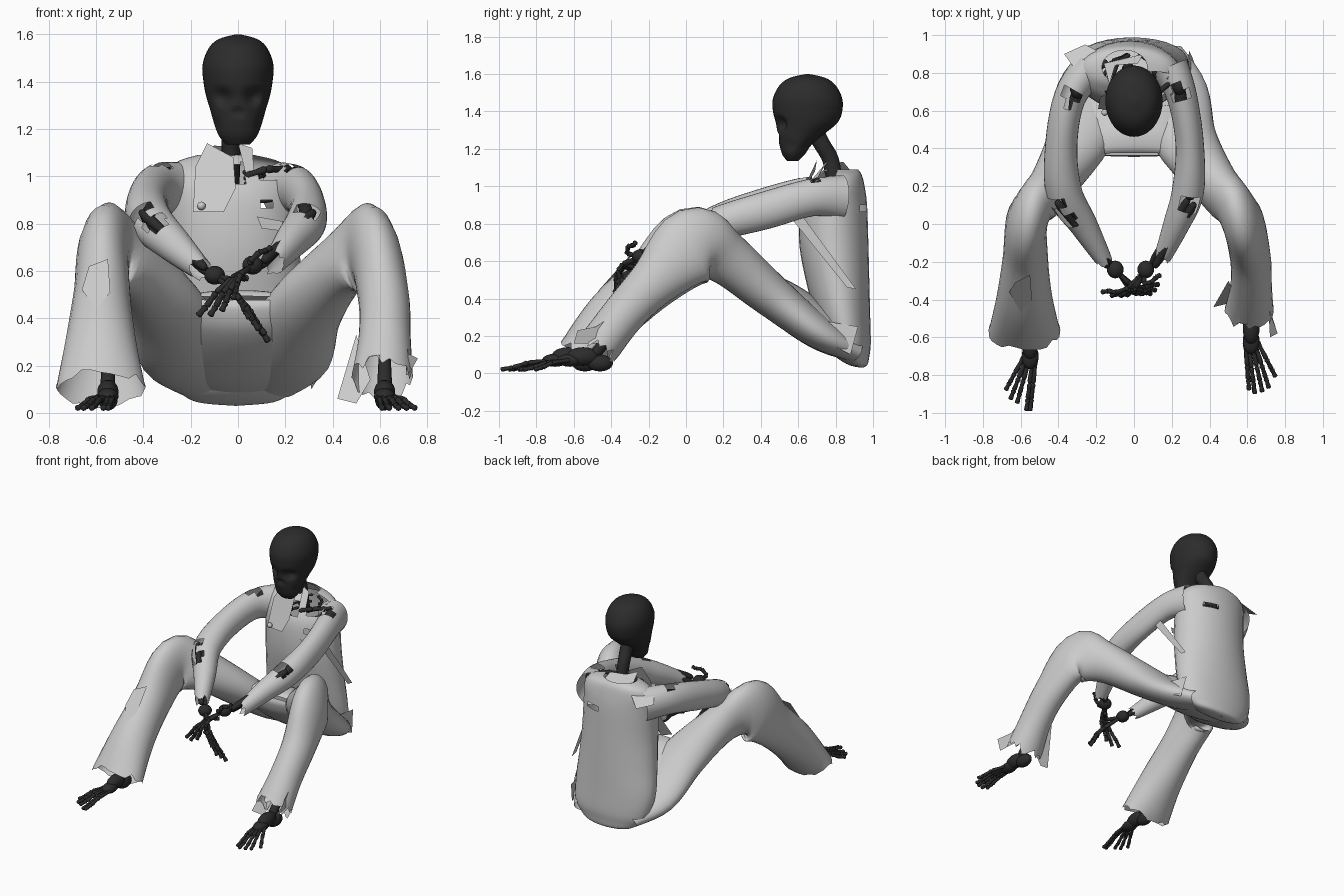
import bpy, bmesh, math, random
from mathutils import Vector as V

random.seed(4)
dark = bpy.data.materials.new("dark_bone")
dark.diffuse_color = (0.025, 0.025, 0.025, 1)


def finish(name, bm, mat=None, smooth=True):
    bmesh.ops.recalc_face_normals(bm, faces=bm.faces)
    me = bpy.data.meshes.new(name)
    bm.to_mesh(me)
    bm.free()
    for p in me.polygons:
        p.use_smooth = smooth
    ob = bpy.data.objects.new(name, me)
    bpy.context.collection.objects.link(ob)
    if mat:
        me.materials.append(mat)
    return ob


def spline(rows, steps):
    """Catmull-Rom through rows of numbers."""
    out = []
    for i in range(len(rows) - 1):
        a, b, c, d = (rows[max(i - 1, 0)], rows[i], rows[i + 1], rows[min(i + 2, len(rows) - 1)])
        for s in range(steps):
            t = s / steps
            out.append([0.5 * (2 * q + (r - p) * t + (2 * p - 5 * q + 4 * r - u) * t * t
                               + (3 * q - p - 3 * r + u) * t ** 3) for p, q, r, u in zip(a, b, c, d)])
    return out + [list(rows[-1])]


def loft_into(bm, rows, n=20, steps=4, cap=False, ragged=0, flat=False):
    """Rows are x, y, z, half width, half depth of each cross-section."""
    rows = spline(rows, steps)
    pts = [V(r[:3]) for r in rows]
    axis = (pts[-1] - pts[0]).normalized()
    hint = V((0, 1, 0)) if abs(axis.x) > 0.8 else V((1, 0, 0))
    rings = []
    for i, r in enumerate(rows):
        t = (pts[min(i + 1, len(pts) - 1)] - pts[max(i - 1, 0)]).normalized()
        if flat:
            t = V((0, 0, 1))
        side = (hint - t * hint.dot(t)).normalized()
        up = side.cross(t)
        ring = []
        for k in range(n):
            w = 2 * math.pi * k / n
            p = pts[i] + side * r[3] * math.cos(w) + up * r[4] * math.sin(w)
            if ragged and i == len(rows) - 1:
                p += t * random.uniform(-ragged, ragged)
                p.z = max(p.z, 0.02)
            ring.append(bm.verts.new(p))
        rings.append(ring)
    for a, b in zip(rings, rings[1:]):
        for k in range(n):
            bm.faces.new((a[k], a[(k + 1) % n], b[(k + 1) % n], b[k]))
    if cap:
        bm.faces.new(rings[0])
        bm.faces.new(rings[-1])


def cloth(name, rows, holes=(), ragged=0.0, n=28, flat=False):
    bm = bmesh.new()
    loft_into(bm, rows, n, 5, False, ragged, flat)
    gone = [f for f in bm.faces if any((f.calc_center_median() - V(c)).length < r for c, r in holes)]
    bmesh.ops.delete(bm, geom=gone, context='FACES')
    return finish(name, bm)


def bones(name, chains):
    """Each chain is (points, radius); every segment gets slightly wider ends."""
    bm = bmesh.new()
    for pts, r in chains:
        for a, b in zip(pts, pts[1:]):
            a, b = V(a), V(b)
            loft_into(bm, [(*a.lerp(b, t), r * k, r * k) for t, k in
                           ((0, .6), (.1, 1.1), (.4, .8), (.9, 1.05), (1, .5))], 8, 2, True)
    return finish(name, bm, dark)


def blob(name, c, s):
    bm = bmesh.new()
    bmesh.ops.create_uvsphere(bm, u_segments=14, v_segments=9, radius=1)
    for v in bm.verts:
        v.co = V(c) + V((v.co.x * s[0], v.co.y * s[1], v.co.z * s[2]))
    return finish(name, bm, dark)


def sheet(name, pts):
    bm = bmesh.new()
    bm.faces.new([bm.verts.new(p) for p in pts])
    return finish(name, bm, smooth=False)


# skull, with eye sockets, nose cavity and cheek hollows pressed in
bm = bmesh.new()
loft_into(bm, [(0, .57, 1.135, .05, .03), (0, .575, 1.17, .08, .06), (0, .585, 1.22, .1, .085),
               (0, .615, 1.28, .117, .125), (0, .645, 1.34, .135, .165), (0, .65, 1.4, .146, .185),
               (0, .65, 1.47, .15, .185), (0, .65, 1.54, .125, .15), (0, .65, 1.58, .082, .095),
               (0, .65, 1.6, .01, .01)], 40, 5, True, 0, True)
for v in bm.verts:
    for c, r, d in (((-.065, .50, 1.335), .055, .028), ((.065, .50, 1.335), .055, .028), ((0, .49, 1.27), .03, .015),
                    ((-.09, .56, 1.22), .05, .015), ((.09, .56, 1.22), .05, .015)):
        q = (v.co - V(c)).length / r
        if q < 1:
            v.co.y += d * (1 - q * q) ** 2 * 1.3
finish("skull", bm, dark)

# neck and upper rib cage
bm = bmesh.new()
loft_into(bm, [(-.01, .69, 1.29, .04, .05), (-.02, .73, 1.22, .042, .045), (-.03, .77, 1.15, .04, .045),
               (-.03, .79, 1.06, .04, .045), (-.03, .82, .95, .035, .035)], 14, 4, True)
finish("neck_spine", bm, dark)
rib_chains = []
for s in (-1, 1):
    rib_chains.append(([(s * .03, .67, 1.0), (s * .12, .69, 1.03), (s * .22, .77, 1.03)], .016))
    rib_chains.append(([(s * .14, .86, 1.02), (s * .22, .8, 1.03)], .02))
    for i in range(3):
        w, z = .11 + .025 * i, 1.02 - .05 * i
        arc = [(s * w * math.sin(a), .78 + .12 * math.cos(a), z - .03 * a / 3) for a in (.2, .8, 1.5, 2.2, 2.9)]
        rib_chains.append((arc, .01))
bones("ribs_and_collarbones", rib_chains)

# jacket and hips
cloth("jacket_body", [(-.01, .94, .03, .005, .005), (-.01, .92, .045, .16, .05), (-.01, .89, .09, .24, .09),
                      (-.01, .87, .16, .29, .118), (-.02, .84, .3, .31, .145), (-.02, .81, .5, .295, .17),
                      (-.02, .79, .7, .28, .185), (-.025, .79, .9, .275, .178), (-.03, .805, 1.0, .27, .15),
                      (-.04, .825, 1.06, .22, .115), (-.05, .83, 1.09, .12, .09)],
      holes=[((.1, .96, .88), .04), ((.12, .72, 1.06), .09), ((.11, .64, .88), .03), ((.0, .65, 1.03), .06)], flat=True)
sheet("collar_left", [(-.18, .67, 1.04), (-.13, .7, 1.14), (-.02, .69, 1.08), (-.01, .61, .95), (-.06, .595, .85), (-.19, .61, .85)])
sheet("collar_right", [(.0, .76, 1.14), (.06, .74, 1.12), (.07, .68, 1.0), (.03, .66, 1.02)])
sheet("collar_back", [(-.16, .85, 1.07), (-.13, .74, 1.12), (-.1, .84, 1.13), (.02, .85, 1.12), (.05, .9, 1.06)])
sheet("shoulder_flap", [(-.37, .9, 1.0), (-.27, .76, 1.05), (-.2, .92, 1.03), (-.26, .95, .96)])
sheet("pocket_flap", [(.08, .61, .83), (.19, .63, .81), (.18, .63, .77), (.1, .61, .78)])
sheet("side_strap", [(.285, .55, .94), (.285, .49, .92), (.29, .86, .46), (.29, .91, .45)])
sheet("hip_flap", [(.3, .74, .28), (.36, .72, .18), (.31, .88, .1), (.29, .92, .25)])
bm = bmesh.new()
bmesh.ops.create_uvsphere(bm, u_segments=12, v_segments=8, radius=.018)
bmesh.ops.translate(bm, verts=bm.verts, vec=(-.155, .59, .875))
finish("button", bm)

# trousers: wide seat stretched between two thighs that thin towards the hips
cloth("trouser_seat", [(-.01, .95, .13, .14, .06), (0, .87, .16, .24, .09), (0, .73, .235, .31, .115),
                       (0, .57, .345, .31, .12), (0, .45, .43, .29, .1), (0, .385, .475, .26, .05),
                       (0, .37, .485, .24, .01)])
cloth("trouser_leg_left", [(-.14, .9, .12, .12, .06), (-.22, .7, .225, .19, .09), (-.29, .45, .42, .17, .115),
                           (-.44, .2, .625, .12, .145), (-.56, .04, .68, .11, .21), (-.575, -.18, .5, .12, .16),
                           (-.58, -.4, .3, .15, .145), (-.58, -.57, .1, .19, .12)], ragged=.025)
cloth("trouser_leg_right", [(.14, .9, .12, .12, .06), (.21, .7, .225, .18, .09), (.27, .45, .42, .17, .115),
                            (.44, .2, .625, .12, .145), (.565, .04, .68, .11, .205), (.615, -.17, .49, .108, .135),
                            (.62, -.33, .32, .11, .115), (.61, -.46, .15, .13, .115)], ragged=.04)
sheet("knee_patch", [(-.66, -.36, .52), (-.63, -.31, .62), (-.55, -.27, .65), (-.54, -.4, .51), (-.6, -.47, .44)])
sheet("cuff_tatter_outer", [(.71, -.36, .33), (.72, -.48, .25), (.76, -.58, .23), (.72, -.6, .16), (.71, -.42, .16)])
sheet("cuff_tatter_inner", [(.5, -.3, .33), (.42, -.44, .06), (.5, -.42, .04), (.56, -.42, .14)])

# sleeves with worn openings
cloth("sleeve_left", [(-.23, .83, .94, .1, .12), (-.34, .67, .95, .085, .105), (-.385, .42, .89, .085, .1),
                      (-.37, .17, .81, .095, .09), (-.27, 0, .71, .075, .075), (-.16, -.19, .61, .045, .05)],
      holes=[((-.42, .1, .86), .06), ((-.35, .02, .81), .055), ((-.33, .68, 1.05), .055)], ragged=.02)
cloth("sleeve_right", [(.19, .83, .94, .1, .12), (.255, .67, .94, .08, .1), (.295, .42, .87, .075, .1),
                       (.285, .17, .8, .085, .09), (.225, 0, .725, .07, .075), (.15, -.18, .63, .045, .05)],
      holes=[((.29, .1, .86), .055), ((.24, .68, 1.04), .055)], ragged=.02)

# arm bones
for side, sh, el, wr in (("left", (-.3, .72, .99), (-.39, .14, .82), (-.13, -.22, .6)),
                         ("right", (.24, .74, .99), (.3, .13, .82), (.1, -.22, .63))):
    o = V((.02 if sh[0] > 0 else -.02, -.02, .03))
    bones("arm_bones_" + side, [((sh, el), .03), ((V(el) + o, V(wr) + o * .4), .022), ((V(el) - o * .5, V(wr) - o * .4), .02)])
    blob("shoulder_joint_" + side, sh, (.04, .06, .05))


# hands: wrist mass plus jointed fingers
def hand(side, wrist, palm, tips):
    w, p = V(wrist), V(palm)
    blob("wrist_" + side, w.lerp(p, .3), (.045, .048, .04))
    chains = []
    for i, t in enumerate(tips):
        t = V(t)
        k = p.lerp(t, .25) + V((0, -.03, .015))
        chains.append(([w.lerp(p, .3), k, k.lerp(t, .45) + V((0, -.015, .012)), k.lerp(t, .75), t], .0135))
    bones("fingers_" + side, chains)


hand("left", (-.12, -.22, .6), (-.05, -.29, .54),
     [(.13, -.32, .3), (.115, -.35, .33), (.09, -.37, .35), (.05, -.37, .4), (.04, -.27, .57)])
hand("right", (.08, -.22, .635), (.02, -.29, .6),
     [(-.17, -.36, .41), (-.12, -.38, .41), (-.07, -.38, .43), (-.02, -.36, .48), (.14, -.27, .7)])


# feet: ankle, heel and splayed toes
def foot(side, ankle, tips):
    a = V(ankle)
    blob("ankle_" + side, a, (.046, .09, .05))
    blob("heel_" + side, a + V((0, .09, -.035)), (.042, .07, .045))
    blob("instep_" + side, a + V((0, -.07, -.02)), (.046, .07, .035))
    chains = [([a + V((0, .3, .28)), a + V((0, .05, 0))], .03)]
    for i, (x, y) in enumerate(tips):
        t = V((x, y, .02))
        b = a + V((.016 * (i - 2), -.07, -.02))
        chains.append(([b, b.lerp(t, .5) + V((0, 0, .012)), b.lerp(t, .78), t], .0125))
    bones("toes_" + side, chains)


foot("left", (-.55, -.63, .09), [(-.68, -.88), (-.655, -.93), (-.62, -.95), (-.57, -.99), (-.55, -.99)])
foot("right", (.62, -.55, .09), [(.61, -.88), (.64, -.9), (.68, -.89), (.715, -.87), (.75, -.81)])
